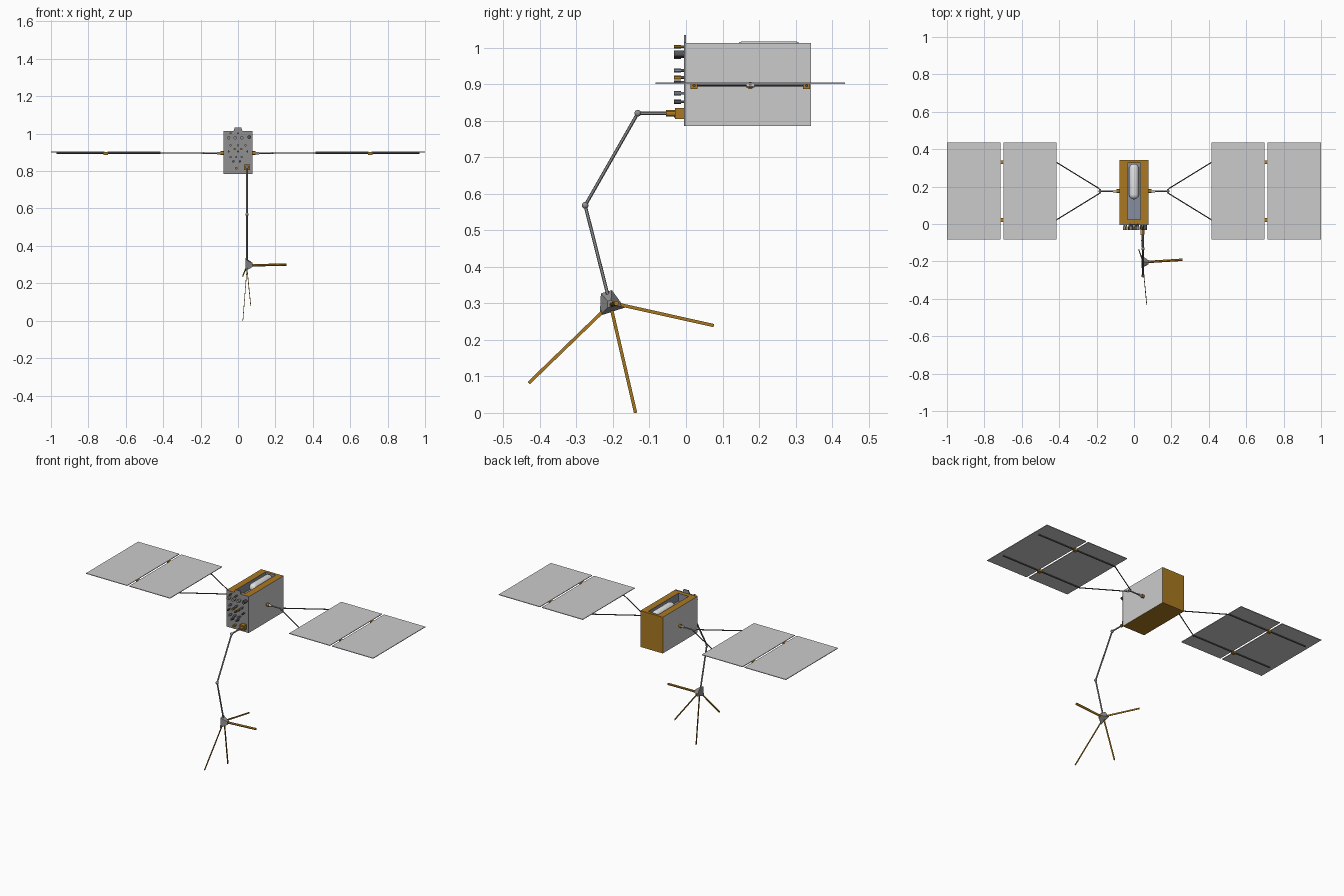
import bpy, bmesh
from mathutils import Vector

if "Cube" in bpy.data.objects:
    bpy.data.objects.remove(bpy.data.objects["Cube"])


def material(name, r, g, b):
    m = bpy.data.materials.new(name)
    m.use_nodes = True
    m.diffuse_color = (r, g, b, 1)
    m.node_tree.nodes["Principled BSDF"].inputs["Base Color"].default_value = (r, g, b, 1)
    return m


GOLD = material("gold foil", 0.40, 0.19, 0.015)
PALE = material("pale grey", 0.60, 0.60, 0.60)
GREY = material("mid grey", 0.28, 0.28, 0.28)
DARK = material("dark grey", 0.09, 0.09, 0.10)
BLUE = material("blue grey", 0.24, 0.27, 0.34)
WHITE = material("white", 0.75, 0.75, 0.75)


def finish(bm, name, *mats):
    bmesh.ops.recalc_face_normals(bm, faces=bm.faces)
    mesh = bpy.data.meshes.new(name)
    bm.to_mesh(mesh)
    bm.free()
    for m in mats:
        mesh.materials.append(m)
    ob = bpy.data.objects.new(name, mesh)
    bpy.context.collection.objects.link(ob)
    return ob


def box_mesh(lo, hi):
    bm = bmesh.new()
    bmesh.ops.create_cube(bm, size=1)
    lo, hi = Vector(lo), Vector(hi)
    for v in bm.verts:
        v.co = (lo + hi) / 2 + v.co * (hi - lo)
    return bm


def box(name, lo, hi, mat):
    return finish(box_mesh(lo, hi), name, mat)


def smooth(ob):
    bpy.ops.object.select_all(action="DESELECT")
    ob.select_set(True)
    bpy.context.view_layer.objects.active = ob
    bpy.ops.object.shade_smooth_by_angle()


def rod(name, a, b, r, mat, r2=None, sides=12):
    a, b = Vector(a), Vector(b)
    bm = bmesh.new()
    bmesh.ops.create_cone(bm, cap_ends=True, segments=sides, radius1=r,
                          radius2=r if r2 is None else r2, depth=(b - a).length)
    turn = (b - a).to_track_quat("Z", "Y")
    for v in bm.verts:
        v.co = (a + b) / 2 + turn @ v.co
    ob = finish(bm, name, mat)
    smooth(ob)
    return ob


def ball(name, at, r, mat):
    bm = bmesh.new()
    bmesh.ops.create_uvsphere(bm, u_segments=16, v_segments=10, radius=r)
    bmesh.ops.translate(bm, vec=at, verts=bm.verts)
    smooth(finish(bm, name, mat))


def blade(name, a, b, width, thick, mat):
    # Flat strip lying close to the y-z plane
    a, b = Vector(a), Vector(b)
    d = (b - a).normalized()
    side = d.cross(Vector((1, 0, 0))).normalized()
    flat = side.cross(d)
    bm = box_mesh((-.5, -.5, 0), (.5, .5, 1))
    for v in bm.verts:
        v.co = a + flat * v.co.x * thick + side * v.co.y * width + (b - a) * v.co.z
    return finish(bm, name, mat)


# Body: foil box with bare sides and a recessed bay in the roof
bm = box_mesh((-0.078, 0, 0.785), (0.078, 0.342, 1.013))
roof = max(bm.faces, key=lambda f: f.calc_center_median().z)
bmesh.ops.inset_individual(bm, faces=[roof], thickness=0.02)
for v in roof.verts:
    v.co.x = 0.036 if v.co.x > 0 else -0.036
    v.co.y = 0.325 if v.co.y > 0.17 else 0.025
bay = bmesh.ops.extrude_discrete_faces(bm, faces=[roof])["faces"][0]
for v in bay.verts:
    v.co.z -= 0.05
bm.normal_update()
for f in bm.faces:
    c = f.calc_center_median()
    inside = abs(c.x) < 0.05 and 0.01 < c.y < 0.335 and 0.9 < c.z < 1.01
    if inside:
        f.material_index = 2
    elif abs(f.normal.x) > 0.9:
        f.material_index = 1
finish(bm, "body", GOLD, PALE, BLUE)

# Tank lying in the bay
bm = bmesh.new()
bmesh.ops.create_uvsphere(bm, u_segments=20, v_segments=16, radius=0.026)
for v in bm.verts:
    x, y, z = v.co
    v.co = (x, 0.227 + z + (0.069 if z > 0 else -0.069), 0.991 + y)
smooth(finish(bm, "bay_tank", WHITE))

# Front plate with a chamfered tab
box("front_plate", (-0.078, -0.005, 0.785), (0.078, 0.0, 1.015), GREY)
bm = bmesh.new()
tab = [bm.verts.new((x, -0.005, z)) for x, z in
       ((-0.024, 1.012), (0.024, 1.012), (0.017, 1.034), (-0.017, 1.034))]
bm.faces.new(tab)
ext = bmesh.ops.extrude_face_region(bm, geom=bm.faces[:])["geom"]
for e in ext:
    if isinstance(e, bmesh.types.BMVert):
        e.co.y = 0
finish(bm, "plate_tab", GREY)

# Instruments on the plate, staggered row by row: height, x positions, radius, colour
rows = [(1.002, (-0.04, 0.0), 0.005, GOLD), (0.978, (-0.05, -0.015, 0.02), 0.009, GREY),
        (0.937, (-0.04, 0.0, 0.04), 0.006, BLUE), (0.918, (-0.018, 0.018), 0.006, GOLD),
        (0.905, (-0.05, 0.0, 0.05), 0.005, DARK), (0.875, (-0.04, -0.01, 0.02), 0.006, BLUE),
        (0.852, (-0.025, 0.01), 0.006, DARK), (0.815, (-0.01,), 0.007, GOLD)]
for z, xs, r, mat in rows:
    for x in xs:
        rod("instrument_stem", (x, 0, z), (x, -0.02, z), r * 0.6, GREY)
        rod("instrument_head", (x, -0.014, z), (x, -0.033, z), r, mat)
rod("camera", (0.06, 0, 0.982), (0.06, -0.033, 0.982), 0.01, DARK)

# Jointed arm on a foil covered mount
AX = 0.048
box("arm_mount", (AX - 0.015, -0.03, 0.805), (AX + 0.015, 0, 0.835), GOLD)
rod("arm_socket", (AX, -0.03, 0.82), (AX, -0.055, 0.82), 0.009, GOLD)
path = [(AX, -0.055, 0.82), (AX, -0.132, 0.82), (AX, -0.276, 0.568), (AX, -0.212, 0.315)]
for a, b in zip(path, path[1:]):
    rod("arm_link", a, b, 0.0045, GREY)
for p in path[1:3]:
    ball("arm_joint", p, 0.009, GREY)

# Faceted head tapering towards the left
outline = [(-0.233, 0.327), (-0.203, 0.336), (-0.168, 0.288), (-0.236, 0.266)]
bm = bmesh.new()
for x, s in ((0.041, 1.0), (0.078, 0.3)):
    for y, z in outline:
        bm.verts.new((x, -0.206 + (y + 0.206) * s, 0.297 + (z - 0.297) * s))
bmesh.ops.convex_hull(bm, input=bm.verts)
finish(bm, "arm_head", GREY)

# Three flat feelers and one round boom
blade("feeler_front", (AX, -0.225, 0.28), (0.068, -0.43, 0.082), 0.009, 0.003, GOLD)
blade("feeler_down", (AX, -0.203, 0.28), (0.026, -0.138, 0.0), 0.009, 0.003, GOLD)
blade("feeler_back", (AX, -0.18, 0.296), (0.026, 0.076, 0.239), 0.009, 0.003, GOLD)
rod("side_boom", (0.07, -0.203, 0.296), (0.26, -0.191, 0.3), 0.0065, GOLD)

# Solar wings, the same on both sides
MID, ZW = 0.176, 0.9
for s, side in ((1, "left"), (-1, "right")):
    def at(x, y, z=ZW - 0.004):
        return (s * x, y, z)

    rod(side + "_wing_socket", at(0.076, MID), at(0.094, MID), 0.01, GOLD)
    rod(side + "_wing_collar", at(0.094, MID), at(0.112, MID), 0.007, WHITE)
    rod(side + "_wing_shaft", at(0.11, MID), at(0.19, MID), 0.004, GREY)
    rod(side + "_yoke_hub", at(0.182, MID - 0.012), at(0.182, MID + 0.012), 0.006, PALE)
    for y in (0.022, 0.33):
        near = MID + (0.012 if y > MID else -0.012)
        rod(side + "_yoke_arm", at(0.184, near), at(0.415, y), 0.003, DARK)
        rod(side + "_panel_spar", at(0.415, y), at(0.695, y), 0.004, DARK)
        rod(side + "_panel_spar", at(0.715, y), at(0.97, y), 0.004, DARK)
        box(side + "_hinge", (s * 0.707 - 0.011, y - 0.01, ZW - 0.013),
            (s * 0.707 + 0.011, y + 0.01, ZW + 0.002), GOLD)
    for x0, x1 in ((0.415, 0.699), (0.713, 1.0)):
        lo, hi = sorted((s * x0, s * x1))
        box(side + "_solar_panel", (lo, -0.084, ZW), (hi, 0.435, ZW + 0.004), PALE)
